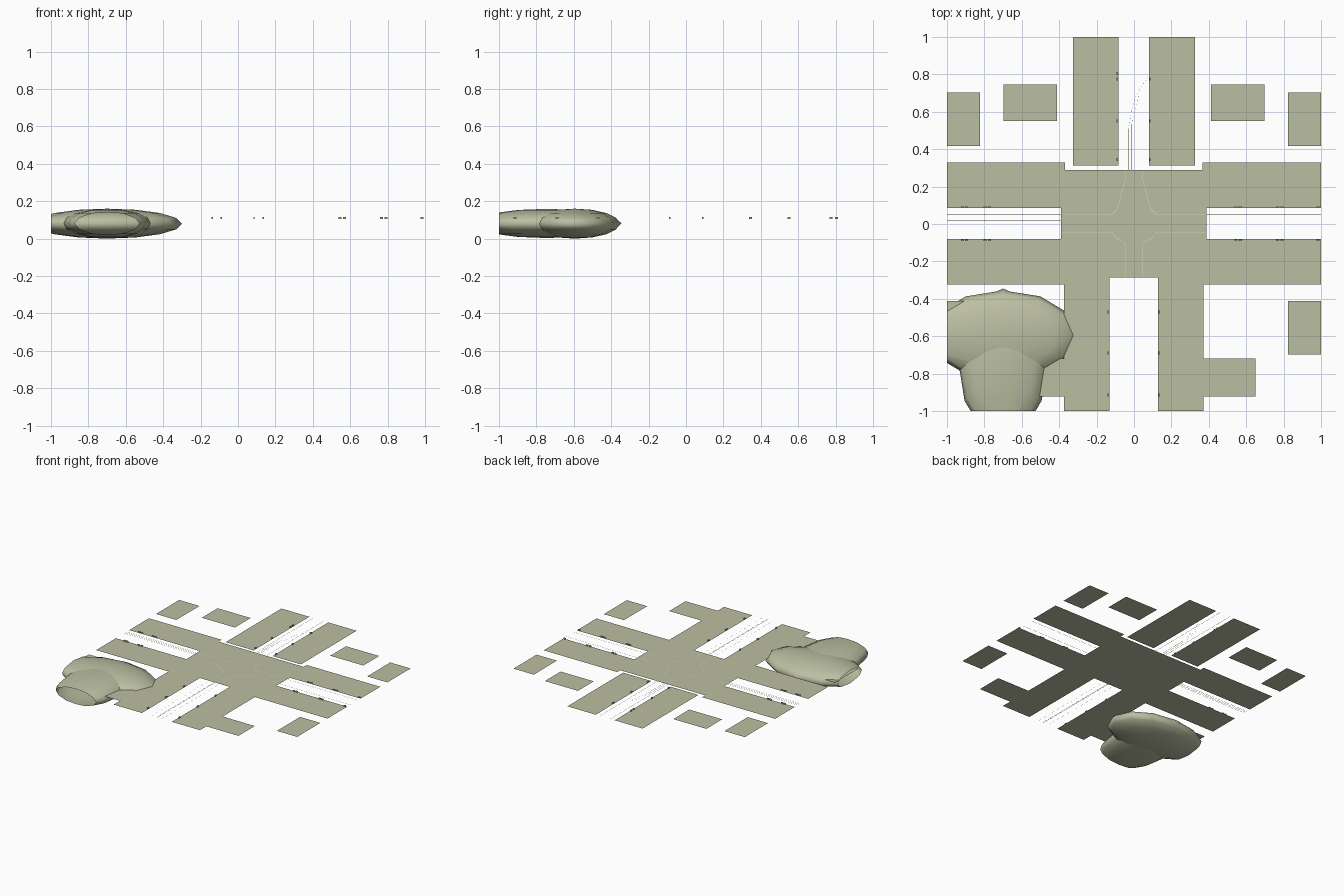
import bpy, bmesh
from mathutils import Vector

if "Cube" in bpy.data.objects:
    bpy.data.objects.remove(bpy.data.objects["Cube"])

Z = 0.105          # level of the pavement sheets


def material(name, rgb):
    m = bpy.data.materials.new(name)
    m.diffuse_color = (*rgb, 1)
    m.use_nodes = True
    m.node_tree.nodes["Principled BSDF"].inputs["Base Color"].default_value = m.diffuse_color
    return m


OLIVE = material("olive", (0.50, 0.52, 0.36))
PALE = material("pale_olive", (0.68, 0.70, 0.55))


def make_object(name, bm, mat=OLIVE, smooth=False):
    me = bpy.data.meshes.new(name)
    bm.to_mesh(me)
    bm.free()
    me.materials.append(mat)
    ob = bpy.data.objects.new(name, me)
    bpy.context.collection.objects.link(ob)
    for p in me.polygons:
        p.use_smooth = smooth
    return ob


def sheets(name, rects, z=Z):
    """Flat rectangles given as x0, x1, y0, y1."""
    bm = bmesh.new()
    for x0, x1, y0, y1 in rects:
        bm.faces.new([bm.verts.new(c) for c in
                      ((x0, y0, z), (x1, y0, z), (x1, y1, z), (x0, y1, z))])
    return make_object(name, bm)


def strips(name, segs, w=0.002, z=Z + 0.001, mat=OLIVE):
    """Thin painted strips along 2D segments."""
    bm = bmesh.new()
    for ax, ay, bx, by in segs:
        a, b = Vector((ax, ay, z)), Vector((bx, by, z))
        d = (b - a).normalized()
        n = Vector((-d.y, d.x, 0)) * w / 2
        bm.faces.new([bm.verts.new(v) for v in (a - n, b - n, b + n, a + n)])
    return make_object(name, bm, mat)


def dashes(ax, ay, bx, by, n, fill=0.45):
    dx, dy = (bx - ax) / n, (by - ay) / n
    return [(ax + dx * i, ay + dy * i, ax + dx * (i + fill), ay + dy * (i + fill))
            for i in range(n)]


# pavements along each road
sheets("north_pavement", [(-0.325, -0.083, 0.312, 1), (0.08, 0.325, 0.312, 1)])
sheets("west_pavement", [(-1, -0.37, 0.085, 0.328), (-1, -0.375, -0.323, -0.08)])
sheets("east_pavement", [(0.365, 1, 0.085, 0.328), (0.372, 1, -0.323, -0.08)])
sheets("south_pavement", [(-0.375, -0.13, -1, -0.08), (0.128, 0.372, -1, -0.08)])

# crossing area
sheets("junction", [(-0.37, 0.365, 0.085, 0.29), (-0.39, 0.388, -0.08, 0.085),
                    (-0.13, 0.128, -0.285, -0.08)])

# separate plots, mirrored left and right
plots = [(0.824, 1, 0.416, 0.702), (0.412, 0.698, 0.55, 0.745),
         (0.824, 1, -0.698, -0.412), (0.372, 0.65, -0.922, -0.72)]
sheets("plots_right", plots)
sheets("plots_left", [(-b, -a, c, d) for a, b, c, d in plots])

# lane markings
strips("west_lane_lines", [(-1, y, -0.39, y) for y in (0.05, 0.035, 0.02)])
strips("east_lane_lines", [(0.388, y, 1, y) for y in (0.05, -0.043)])
strips("north_lane_lines", [(-0.048, 0.29, -0.048, 1), (0.043, 0.29, 0.043, 1),
                            (-0.03, 0.29, -0.03, 0.51), (-0.015, 0.29, -0.015, 0.53)])
strips("north_taper_dashes", dashes(-0.03, 0.52, 0.005, 0.68, 8, 0.3)
       + dashes(0.005, 0.68, 0.08, 0.8, 7, 0.3) + dashes(-0.015, 0.53, 0.03, 0.7, 8, 0.3))
strips("south_centre_line", [(x, -1, x, -0.285) for x in (-0.003, 0.003)])
strips("south_lane_dashes", [s for x in (-0.048, 0.043)
                             for s in dashes(x, -1, x, -0.285, 14)], 0.0015)

# pale kerb lines cutting the corners of the junction
corner = []
for sx in (-1, 1):
    for pts in ([(0.388, 0.05), (0.12, 0.05), (0.09, 0.08), (0.048, 0.23), (0.046, 0.29)],
                [(0.388, -0.043), (0.12, -0.043), (0.09, -0.08), (0.048, -0.1), (0.046, -0.285)]):
        corner += [(sx * a, b, sx * c, d) for (a, b), (c, d) in zip(pts, pts[1:])]
strips("junction_kerb_lines", corner, 0.003, mat=PALE)

# small raised studs at the road edges
bm = bmesh.new()


def stud(x, y, along_x):
    r = bmesh.ops.create_cube(bm, size=1)["verts"]
    sx, sy = (0.016, 0.007) if along_x else (0.007, 0.016)
    bmesh.ops.scale(bm, vec=(sx, sy, 0.01), verts=r)
    bmesh.ops.translate(bm, vec=(x, y, Z + 0.005), verts=r)


for y in (0.09, -0.087):
    for x in (-0.918, -0.896, -0.796, -0.772, 0.546, 0.57, 0.766, 0.79):
        stud(x, y, True)
    stud(0.985, y, True)
for y in (0.345, 0.55, 0.775):
    stud(-0.09, y, False)
    stud(0.086, y, False)
stud(-0.09, 0.805, False)
for y in (-0.47, -0.69, -0.915):
    stud(-0.137, y, False)
    stud(0.135, y, False)
make_object("edge_studs", bm)


# flattened mounds, trimmed at the tile border
def mound(name, centre, radii):
    bm = bmesh.new()
    bmesh.ops.create_uvsphere(bm, u_segments=12, v_segments=8, radius=1)
    bmesh.ops.scale(bm, vec=radii, verts=bm.verts)
    bmesh.ops.translate(bm, vec=centre, verts=bm.verts)
    for side in ((-1, 0, 0), (0, -1, 0)):
        bmesh.ops.bisect_plane(bm, geom=bm.verts[:] + bm.edges[:] + bm.faces[:],
                               plane_co=side, plane_no=side, clear_outer=True)
    return make_object(name, bm, smooth=True)


mound("wide_mound", (-0.7, -0.595, 0.08), (0.4, 0.24, 0.08))
mound("long_mound", (-0.7, -0.745, 0.081), (0.238, 0.4, 0.078))
